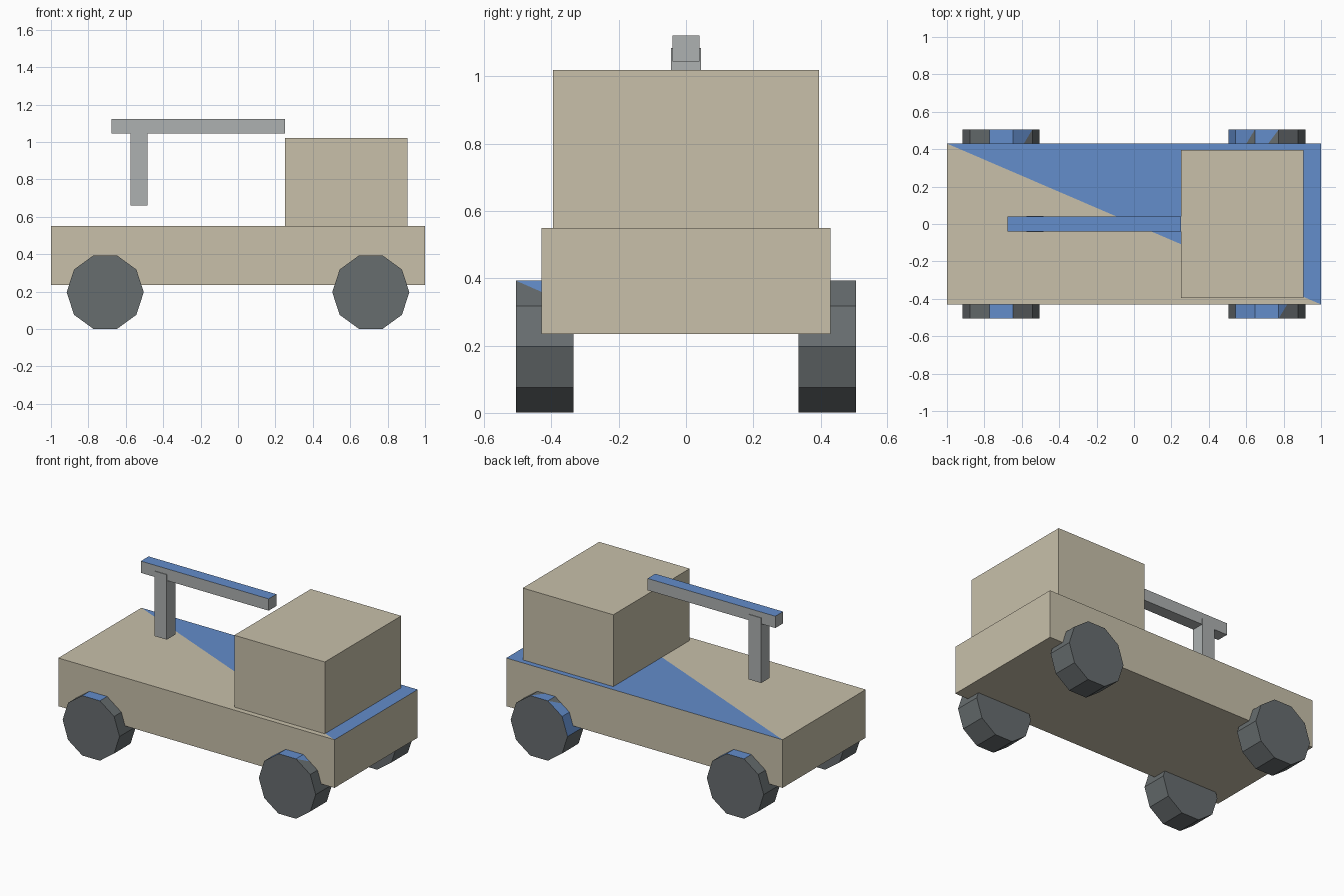
import bpy, bmesh
from math import radians, cos, sin
from mathutils import Matrix, Vector

old = bpy.data.objects.get("Cube")
if old:
    bpy.data.objects.remove(old, do_unlink=True)


def material(name, rgb):
    m = bpy.data.materials.new(name)
    m.use_nodes = True
    m.diffuse_color = (*rgb, 1)
    m.node_tree.nodes["Principled BSDF"].inputs["Base Color"].default_value = (*rgb, 1)
    return m


beige = material("beige", (0.578, 0.527, 0.402))
blue = material("blue", (0.125, 0.266, 0.597))
grey = material("light_grey", (0.418, 0.440, 0.440))
rubber = material("dark_grey", (0.136, 0.153, 0.159))


def finish(name, bm, mats):
    bm.normal_update()
    mesh = bpy.data.meshes.new(name)
    bm.to_mesh(mesh)
    bm.free()
    for m in mats:
        mesh.materials.append(m)
    obj = bpy.data.objects.new(name, mesh)
    bpy.context.collection.objects.link(obj)
    return obj


def box(lo, hi):
    lo, hi = Vector(lo), Vector(hi)
    bm = bmesh.new()
    bmesh.ops.create_cube(bm, size=1, matrix=Matrix.Translation((lo + hi) / 2)
                          @ Matrix.Diagonal((*(hi - lo), 1)))
    bm.normal_update()
    return bm


def facing(bm, direction):
    return max(bm.faces, key=lambda f: f.normal.dot(direction))


def split(face, slope):
    """Cut a quad along its rising (1) or falling (-1) diagonal seen from above."""
    order = sorted(face.verts, key=lambda v: 0.1 * v.co.x + slope * v.co.y)
    a = min(face.verts, key=lambda v: (round(v.co.x, 4), slope * v.co.y))
    b = max(face.verts, key=lambda v: (round(v.co.x, 4), slope * v.co.y))
    new, _ = bmesh.utils.face_split(face, a, b)
    return [face, new]


UP = Vector((0, 0, 1))

# Chassis with a diagonal half of the deck painted
bm = box((-1, -0.43, 0.235), (1, 0.43, 0.55))
halves = split(facing(bm, UP), -1)
max(halves, key=lambda f: f.calc_center_median().y).material_index = 1
finish("chassis", bm, [beige, blue])

# Cab
finish("cab", box((0.25, -0.395, 0.55), (0.905, 0.395, 1.02)), [beige])

# Overhead beam with painted top, and its hanging post
bm = box((-0.675, -0.04, 1.045), (0.25, 0.04, 1.122))
facing(bm, UP).material_index = 1
finish("beam", bm, [grey, blue])
finish("post", box((-0.575, -0.044, 0.66), (-0.485, 0.044, 1.085)), [grey])


# Ten-sided wheels; painted facets are listed by angle, whole or half
def wheel(name, x, y, whole, half):
    bm = bmesh.new()
    bmesh.ops.create_cone(bm, cap_ends=True, segments=10, radius1=0.206, radius2=0.206,
                          depth=0.17, matrix=Matrix.Translation((x, y, 0.197))
                          @ Matrix.Rotation(radians(90), 4, 'X')
                          @ Matrix.Rotation(radians(90), 4, 'Z'))
    bm.normal_update()
    for angle in whole + half:
        face = facing(bm, Vector((cos(radians(angle)), 0, sin(radians(angle)))))
        if angle in whole:
            face.material_index = 1
        else:
            parts = split(face, 1)
            min(parts, key=lambda f: f.calc_center_median().x).material_index = 1
    finish(name, bm, [rubber, blue])


wheel("cab_wheel_back", 0.71, 0.42, [162], [126, 90])
wheel("cab_wheel_front", 0.71, -0.42, [126, 90], [54])
wheel("bed_wheel_back", -0.71, 0.42, [90], [54])
wheel("bed_wheel_front", -0.71, -0.42, [90], [])
